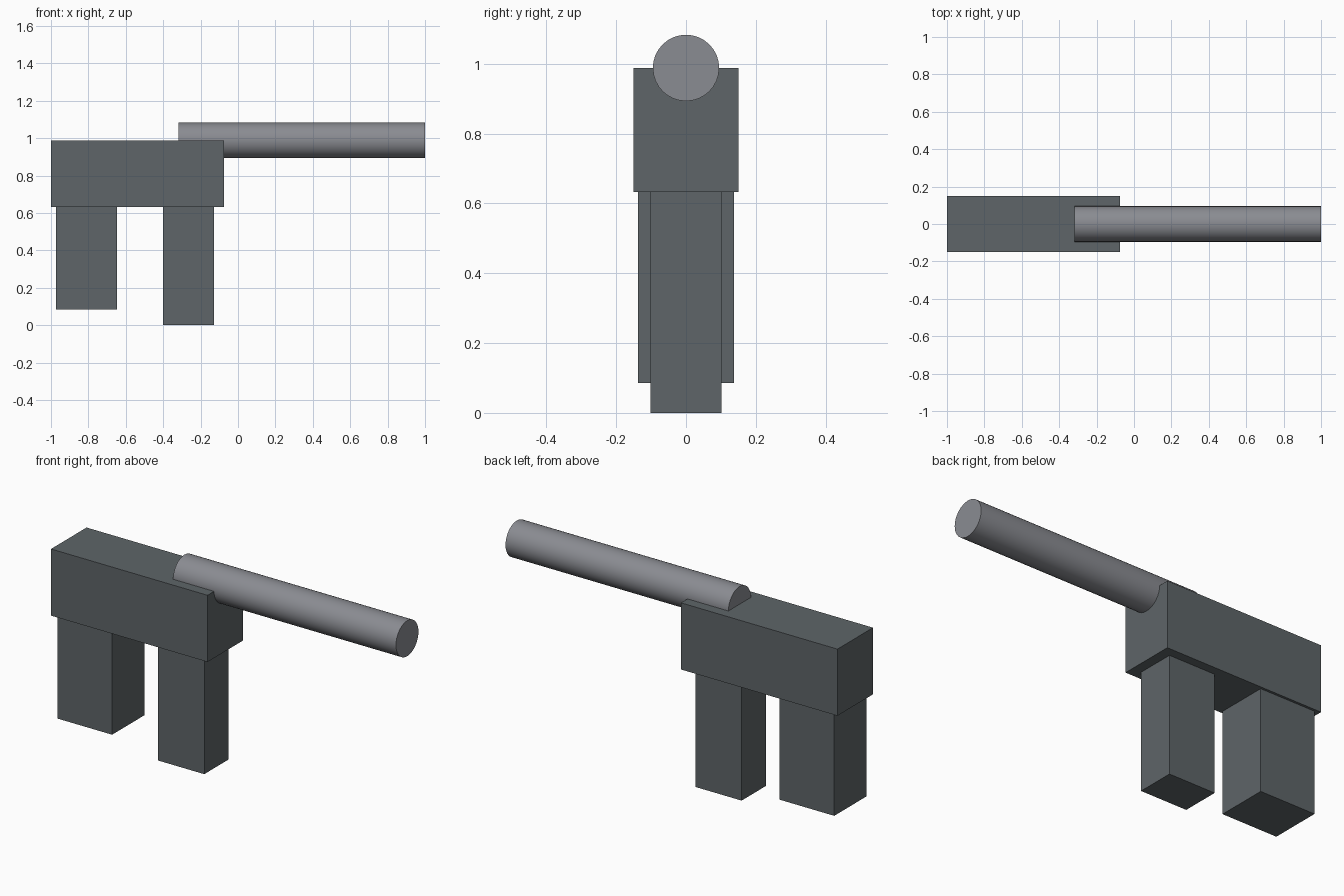
import bpy
import math

default = bpy.data.objects.get("Cube")
if default:
    bpy.data.objects.remove(default, do_unlink=True)


def make_material(name, rgb):
    mat = bpy.data.materials.new(name)
    mat.use_nodes = True
    color = (*rgb, 1.0)
    mat.diffuse_color = color
    mat.node_tree.nodes["Principled BSDF"].inputs["Base Color"].default_value = color
    return mat


dark_grey = make_material("dark slate grey", (0.112, 0.130, 0.138))
light_grey = make_material("steel grey", (0.255, 0.262, 0.287))


def box(name, x0, x1, half_y, z0, z1, mat):
    bpy.ops.mesh.primitive_cube_add(size=1, location=((x0 + x1) / 2, 0, (z0 + z1) / 2))
    obj = bpy.context.object
    obj.name = name
    obj.scale = (x1 - x0, 2 * half_y, z1 - z0)
    bpy.ops.object.transform_apply(location=False, rotation=False, scale=True)
    obj.data.materials.append(mat)
    return obj


# Main block and the two blocks hanging under it
box("body", -1.0, -0.075, 0.15, 0.632, 0.988, dark_grey)
box("rear_grip", -0.972, -0.648, 0.137, 0.085, 0.632, dark_grey)
box("front_block", -0.40, -0.128, 0.102, 0.0, 0.632, dark_grey)

# Round tube half sunk in the top of the body
x0, x1 = -0.317, 1.0
bpy.ops.mesh.primitive_cylinder_add(
    vertices=32, radius=0.095, depth=x1 - x0,
    location=((x0 + x1) / 2, 0, 0.988), rotation=(0, math.pi / 2, 0))
barrel = bpy.context.object
barrel.name = "barrel"
barrel.data.materials.append(light_grey)
bpy.ops.object.shade_smooth_by_angle(angle=math.radians(30))
